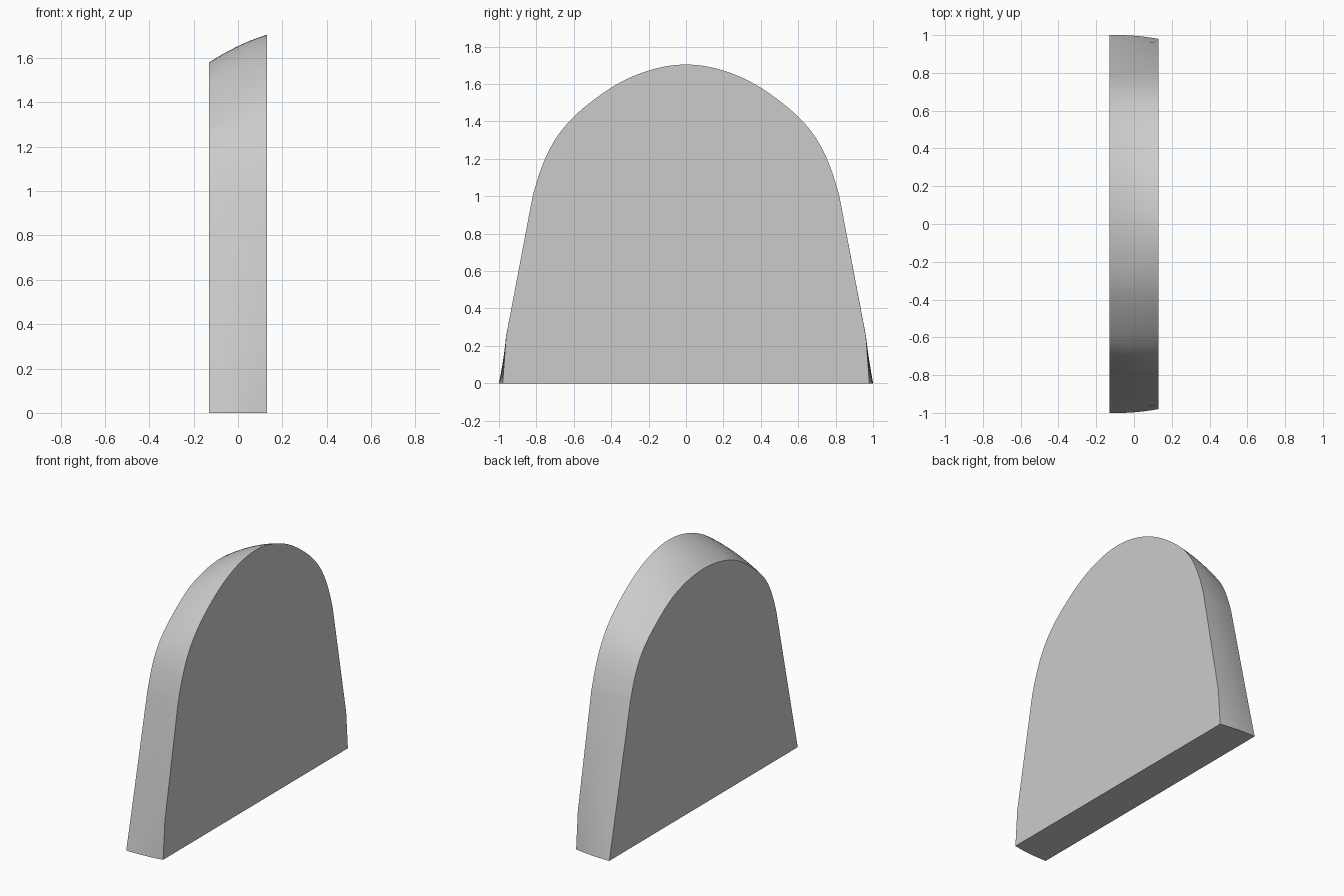
import bpy
import bmesh
from mathutils import Vector

cube = bpy.data.objects.get("Cube")
if cube:
    bpy.data.objects.remove(cube, do_unlink=True)

HALF = 0.13      # half thickness of the slab
SECTIONS = 6     # steps through the thickness
STEPS = 7        # curve steps between profile points

# Half outlines (y, z) of the two flat faces, base corner to apex
SMALL = [(1.0, 0), (0.942, 0.25), (0.775, 0.99), (0.70, 1.19),
         (0.59, 1.33), (0.38, 1.485), (0.2, 1.555), (0, 1.58)]
TALL = [(0.98, 0), (0.962, 0.25), (0.82, 1.0), (0.735, 1.24),
        (0.61, 1.415), (0.4, 1.58), (0.2, 1.672), (0, 1.704)]


def arch(points):
    """Straight lower sides, then a smooth curve over the top."""
    p = [Vector(q) for q in points]
    side, top = p[:2], p[2:]
    before = top[0] - (p[2] - p[1]).normalized() * (top[1] - top[0]).length
    after = Vector((-top[-2].x, top[-2].y))
    c = [before] + top + [after]
    half = list(side)
    for a, b, d, e in zip(c, c[1:], c[2:], c[3:]):
        for i in range(STEPS):
            t = i / STEPS
            half.append(0.5 * (2 * b + (d - a) * t
                               + (2 * a - 5 * b + 4 * d - e) * t * t
                               + (3 * b - a - 3 * d + e) * t ** 3))
    half.append(top[-1])
    return half + [Vector((-q.x, q.y)) for q in reversed(half[:-1])]


# Loft between the two outlines with a slight outward bow
small, tall = arch(SMALL), arch(TALL)
bm = bmesh.new()
rings = []
for s in range(SECTIONS + 1):
    t = s / SECTIONS
    bow = 1 + 0.028 * t * (1 - t)
    ring = []
    for a, b in zip(small, tall):
        q = a.lerp(b, t) * bow
        ring.append(bm.verts.new((HALF * (2 * t - 1), q.x, q.y)))
    rings.append(ring)

for r0, r1 in zip(rings, rings[1:]):
    n = len(r0)
    for i in range(n):
        j = (i + 1) % n
        bm.faces.new((r0[i], r0[j], r1[j], r1[i]))
bm.faces.new(rings[0])
bm.faces.new(rings[-1])
bmesh.ops.recalc_face_normals(bm, faces=bm.faces[:])

mesh = bpy.data.meshes.new("arched_slab")
bm.to_mesh(mesh)
bm.free()

# Plain grey material
grey = bpy.data.materials.new("light_grey")
grey.use_nodes = True
colour = (0.6, 0.6, 0.6, 1)
grey.diffuse_color = colour
grey.node_tree.nodes["Principled BSDF"].inputs["Base Color"].default_value = colour
mesh.materials.append(grey)

slab = bpy.data.objects.new("arched_slab", mesh)
bpy.context.collection.objects.link(slab)
bpy.ops.object.select_all(action="DESELECT")
slab.select_set(True)
bpy.context.view_layer.objects.active = slab
bpy.ops.object.shade_smooth_by_angle(angle=0.6)
